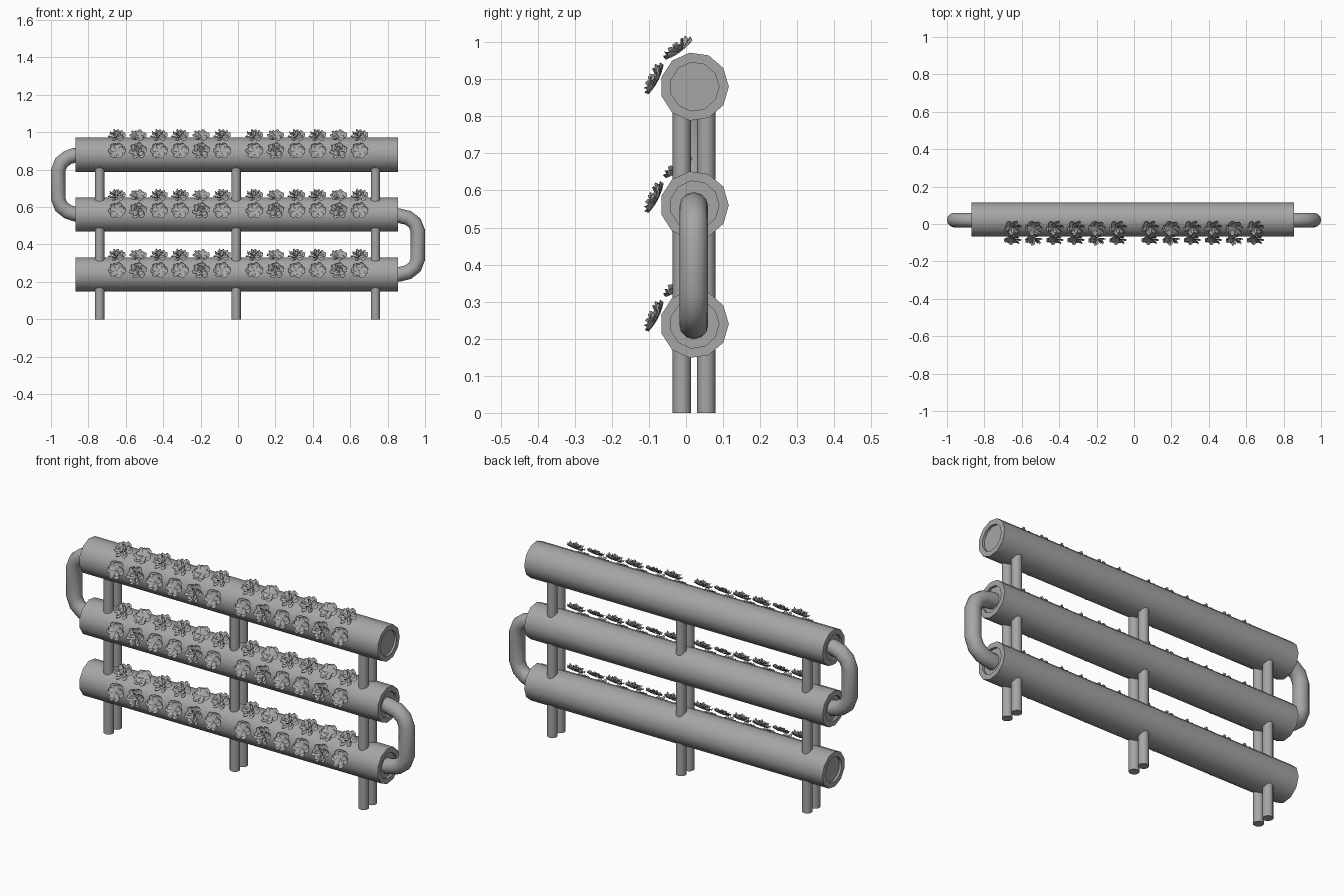
import bpy, bmesh
from math import pi, sin, cos, radians
from mathutils import Matrix, Vector

cube = bpy.data.objects.get("Cube")
if cube:
    bpy.data.objects.remove(cube, do_unlink=True)

grey = bpy.data.materials.new("plain grey")
grey.use_nodes = True
COLOUR = (0.38, 0.38, 0.38, 1)
grey.diffuse_color = COLOUR
grey.node_tree.nodes["Principled BSDF"].inputs["Base Color"].default_value = COLOUR

AXIS_Y = 0.023
PIPE_R = 0.0925
LEVELS = (0.24, 0.56, 0.88)
X_LEFT, X_RIGHT = -0.87, 0.855


def finish(name, bm, angle=40):
    mesh = bpy.data.meshes.new(name)
    bm.to_mesh(mesh)
    bm.free()
    mesh.materials.append(grey)
    obj = bpy.data.objects.new(name, mesh)
    bpy.context.collection.objects.link(obj)
    bpy.ops.object.select_all(action='DESELECT')
    obj.select_set(True)
    bpy.context.view_layer.objects.active = obj
    bpy.ops.object.shade_smooth_by_angle(angle=radians(angle))
    return obj


def skin(bm, rings):
    """Bridge successive rings of points and cap both ends."""
    rows = [[bm.verts.new(p) for p in ring] for ring in rings]
    n = len(rows[0])
    for a, b in zip(rows, rows[1:]):
        for i in range(n):
            bm.faces.new((a[i], a[(i + 1) % n], b[(i + 1) % n], b[i]))
    bm.faces.new(rows[0][::-1])
    bm.faces.new(rows[-1])
    bmesh.ops.recalc_face_normals(bm, faces=bm.faces)


# Horizontal growing pipes with recessed end caps
def growing_pipe(name, z):
    sides, inner, depth = 11, 0.066, 0.012
    profile = [(X_LEFT + depth, inner), (X_LEFT, inner), (X_LEFT, PIPE_R),
               (X_RIGHT, PIPE_R), (X_RIGHT, inner), (X_RIGHT - depth, inner)]
    turn = 2 * pi / sides
    bm = bmesh.new()
    skin(bm, [[(x, AXIS_Y + r * cos(i * turn), z + r * sin(i * turn))
               for i in range(sides)] for x, r in profile])
    finish(name, bm)


# Upright posts, in pairs
def post(name, x, y):
    bm = bmesh.new()
    bmesh.ops.create_cone(bm, cap_ends=True, segments=12, radius1=0.025, radius2=0.025,
                          depth=LEVELS[-1],
                          matrix=Matrix.Translation((x, y, LEVELS[-1] / 2)))
    finish(name, bm)


# U-shaped connectors between neighbouring pipes
def connector(name, side, end_x, z_mid):
    half = [(abs(end_x) - 0.03, 0.16), (abs(end_x) + 0.005, 0.157), (0.91, 0.145),
            (0.945, 0.118), (0.962, 0.075)]
    path = [Vector((side * x, AXIS_Y - 0.002, z_mid + s * h))
            for s, pts in ((1, half), (-1, half[::-1])) for x, h in pts]
    rings, sides = [], 12
    for i, p in enumerate(path):
        before, after = path[max(i - 1, 0)], path[min(i + 1, len(path) - 1)]
        along = (after - before).normalized()
        across = Vector((0, 1, 0))
        out = along.cross(across)
        rings.append([p + 0.039 * (across * cos(2 * pi * k / sides) + out * sin(2 * pi * k / sides))
                      for k in range(sides)])
    bm = bmesh.new()
    skin(bm, rings)
    finish(name, bm, 60)


# Leaf rosettes: curved petals fanned round a low centre
def add_petals(bm, count, length, width, rise, base, twist, start):
    for k in range(count):
        mid = start + 2 * pi * k / count
        rows = []
        for t, spread in ((0.06, 1.0), (0.4, 1.0), (0.75, 0.95), (0.95, 0.7), (1.0, 0.25)):
            row = []
            for u in (-1, -0.5, 0, 0.5, 1):
                a = mid + u * width * spread
                r = length * t
                h = base + rise * t ** 1.5 + twist * u * t - 0.005 * t * (1 - u * u)
                row.append(bm.verts.new((r * cos(a), r * sin(a), h)))
            rows.append(row)
        for a, b in zip(rows, rows[1:]):
            for i in range(4):
                bm.faces.new((a[i], b[i], b[i + 1], a[i + 1]))


def rosette_mesh(name, layers):
    bm = bmesh.new()
    for layer in layers:
        add_petals(bm, *layer)
    obj = finish(name, bm, 50)
    mesh = obj.data
    bpy.data.objects.remove(obj)
    return mesh


flat_rosette = rosette_mesh("flat_rosette", [
    (6, 0.046, 0.6, 0.012, -0.010, 0.005, 0.0),
    (5, 0.036, 0.6, 0.008, -0.003, 0.003, 0.4)])
open_rosette = rosette_mesh("open_rosette", [
    (6, 0.047, 0.45, 0.012, -0.012, 0.006, 0.2),
    (5, 0.038, 0.5, 0.020, -0.010, 0.006, 0.5),
    (4, 0.022, 0.5, 0.022, -0.008, 0.003, 0.0)])

for level, z in enumerate(LEVELS, 1):
    growing_pipe(f"growing_pipe_{level}", z)

for place, x in (("right", -0.74), ("middle", -0.01), ("left", 0.735)):
    post(f"front_post_{place}", x, -0.011)
    post(f"back_post_{place}", x, 0.055)

connector("upper_connector", -1, X_LEFT, 0.72)
connector("lower_connector", 1, X_RIGHT, 0.397)

# Two rows of plants on each pipe, in two groups of six
ROWS = (("front", -0.086, 0.022, 27), ("top", -0.022, 0.104, 54))
for level, z in enumerate(LEVELS, 1):
    for row, y, dz, lift in ROWS:
        for i in range(12):
            x = -0.648 + 0.1125 * i + (0.06 if i > 5 else 0)
            is_open = (i % 3 == 1) == (row == "front")
            plant = bpy.data.objects.new(f"{row}_plant_{level}_{i + 1}",
                                         open_rosette if is_open else flat_rosette)
            plant.location = (x, y, z + dz)
            plant.rotation_euler = (radians(90 - lift), 0, 0)
            bpy.context.collection.objects.link(plant)
